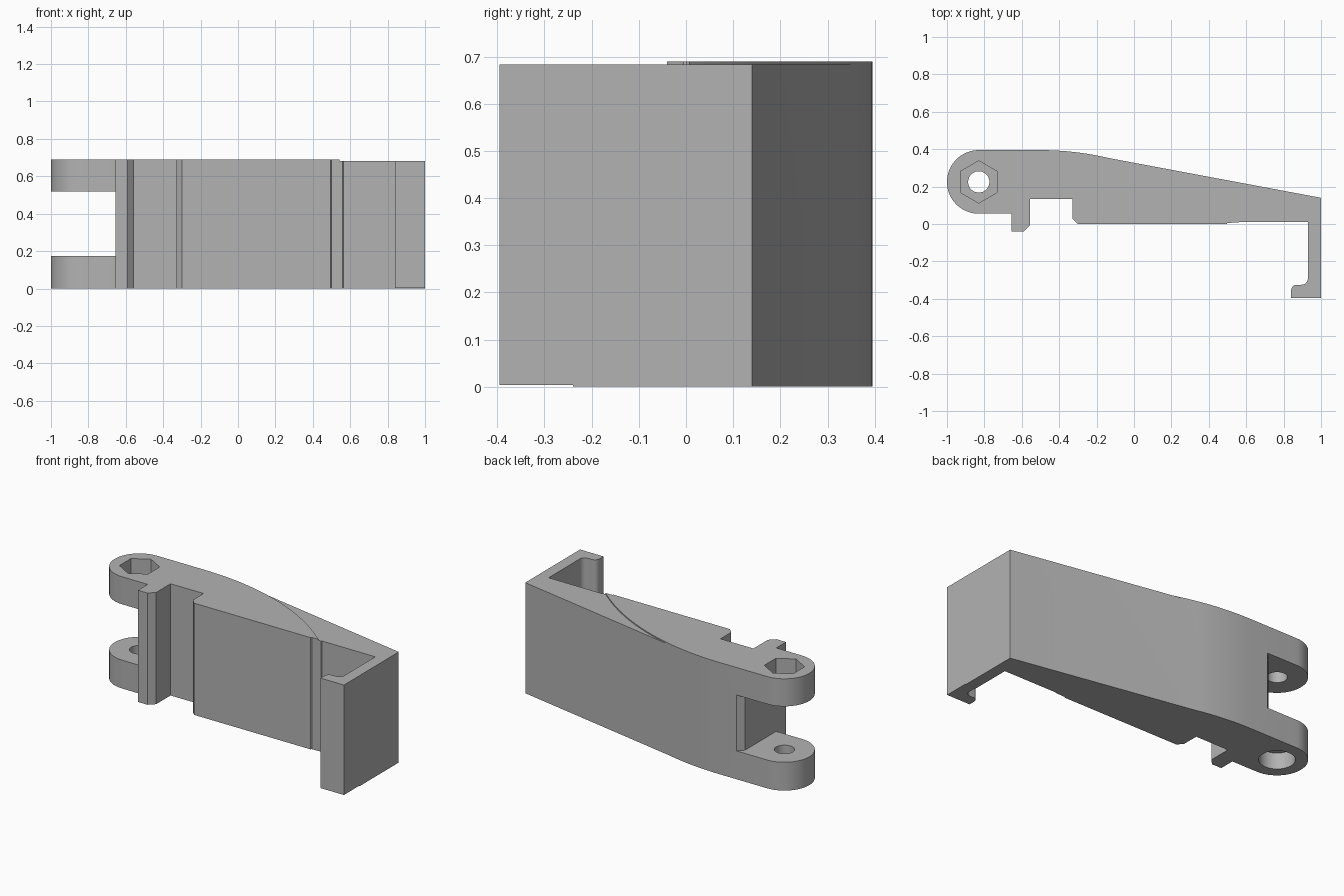
import bpy, bmesh
from math import cos, sin, radians, sqrt

cube = bpy.data.objects.get("Cube")
if cube:
    bpy.data.objects.remove(cube, do_unlink=True)

H = 0.69                    # full height
PIVOT = (-0.83, 0.225)      # hinge axis

grey = bpy.data.materials.new("plain grey")
grey.use_nodes = True
grey.diffuse_color = (0.45, 0.45, 0.45, 1)
grey.node_tree.nodes["Principled BSDF"].inputs["Base Color"].default_value = (0.45, 0.45, 0.45, 1)


def arc(centre, r, a0, a1, n):
    """Points on a circle from angle a0 to a1 in degrees."""
    angles = [radians(a0 + (a1 - a0) * i / n) for i in range(n + 1)]
    return [(centre[0] + r * cos(a), centre[1] + r * sin(a)) for a in angles]


def crown_curve(x0, x1, n):
    """Points on the large arc that shapes the back."""
    xs = [x0 + (x1 - x0) * i / n for i in range(n + 1)]
    return [(x, 0.395 - 1.6 + sqrt(1.6 ** 2 - (x + 0.5) ** 2)) for x in xs]


def prism(name, outline, z0, z1):
    """Extrude a flat outline between two heights."""
    bm = bmesh.new()
    face = bm.faces.new([bm.verts.new((x, y, z0)) for x, y in outline])
    ext = bmesh.ops.extrude_face_region(bm, geom=[face])
    top = [v for v in ext["geom"] if isinstance(v, bmesh.types.BMVert)]
    bmesh.ops.translate(bm, verts=top, vec=(0, 0, z1 - z0))
    bmesh.ops.recalc_face_normals(bm, faces=bm.faces)
    mesh = bpy.data.meshes.new(name)
    bm.to_mesh(mesh)
    bm.free()
    mesh.materials.append(grey)
    obj = bpy.data.objects.new(name, mesh)
    bpy.context.collection.objects.link(obj)
    return obj


# Arm outline: rounded hinge end, tooth, notch, straight grip, hooked end, curved back
outline = arc(PIVOT, 0.17, 90, 270, 32)
outline += [(-0.655, 0.055), (-0.655, -0.04), (-0.59, -0.04), (-0.555, -0.005),
            (-0.555, 0.135), (-0.33, 0.135), (-0.33, 0.03), (-0.3, 0),
            (0.495, 0), (0.5, 0.006), (0.56, 0.008), (0.565, 0.012), (0.93, 0.012)]
outline += arc((0.895, -0.29), 0.035, 0, -90, 6)
outline += arc((0.87, -0.355), 0.03, 90, 180, 6)
outline += [(0.84, -0.395), (1, -0.395), (1, 0.14)]
outline += crown_curve(-0.13, -0.5, 12)
arm = prism("lever_arm", outline, 0, H)

# Cutters: fork slot with a bevelled corner, pin hole, nut and bolt head seats, lowered hook
cutters = [
    prism("fork_slot_cutter", [(-1.1, 0.5), (-0.62, 0.5), (-0.62, 0.395), (-0.655, 0.36),
                               (-0.655, 0.03), (-1.1, 0.03)], 0.175, 0.52),
    prism("pin_hole_cutter", arc(PIVOT, 0.057, 0, 360, 32)[:-1], -0.1, 0.8),
    prism("nut_seat_cutter", arc(PIVOT, 0.113, 30, 390, 6)[:-1], H - 0.1, 0.8),
    prism("bolt_seat_cutter", arc(PIVOT, 0.1, 0, 360, 40)[:-1], -0.1, 0.1),
    prism("hook_top_cutter", crown_curve(-0.13, 0.55, 24)
          + [(0.565, -0.05), (0.565, -0.5), (1.1, -0.5), (1.1, 0.5), (-0.13, 0.5)], 0.683, 0.8),
    prism("hook_base_cutter", [(0.7, -0.5), (1.1, -0.5), (1.1, -0.24), (0.7, -0.24)], -0.1, 0.004),
]

bpy.ops.object.select_all(action='DESELECT')
bpy.context.view_layer.objects.active = arm
arm.select_set(True)
for cutter in cutters:
    cutter.hide_render = True
    mod = arm.modifiers.new(cutter.name, 'BOOLEAN')
    mod.operation = 'DIFFERENCE'
    mod.solver = 'EXACT'
    mod.object = cutter
    bpy.ops.object.modifier_apply(modifier=mod.name)
    bpy.data.objects.remove(cutter, do_unlink=True)

bpy.ops.object.shade_smooth_by_angle(angle=radians(25))
